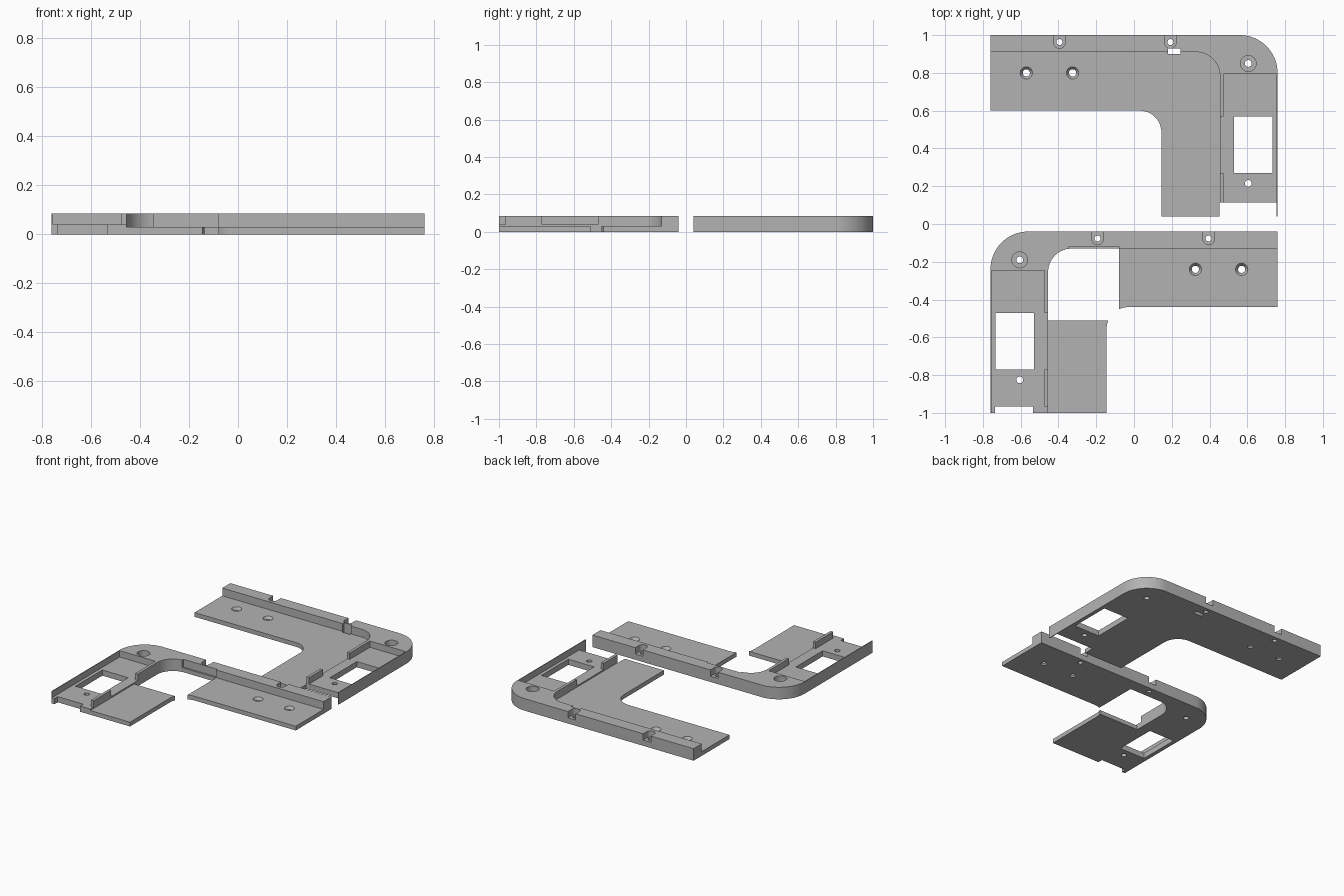
import bpy, bmesh, math
from mathutils import Matrix

if "Cube" in bpy.data.objects:
    bpy.data.objects.remove(bpy.data.objects["Cube"])

TOP, PLATE, FLOOR = 0.085, 0.03, 0.04
grey = bpy.data.materials.new("plain grey")
grey.diffuse_color = (0.45, 0.45, 0.45, 1)
grey.use_nodes = True
grey.node_tree.nodes["Principled BSDF"].inputs["Base Color"].default_value = grey.diffuse_color


def arc(cx, cy, r, a0, a1, n=16):
    return [(cx + r * math.cos(math.radians(a0 + (a1 - a0) * i / n)),
             cy + r * math.sin(math.radians(a0 + (a1 - a0) * i / n))) for i in range(n + 1)]


def finish(name, bm):
    bmesh.ops.recalc_face_normals(bm, faces=bm.faces)
    me = bpy.data.meshes.new(name)
    bm.to_mesh(me)
    bm.free()
    me.materials.append(grey)
    ob = bpy.data.objects.new(name, me)
    bpy.context.collection.objects.link(ob)
    return ob


def prism(name, pts, z0=-0.1, z1=0.2):
    bm = bmesh.new()
    f = bm.faces.new([bm.verts.new((x, y, z0)) for x, y in pts])
    ext = bmesh.ops.extrude_face_region(bm, geom=[f])
    bmesh.ops.translate(bm, vec=(0, 0, z1 - z0),
                        verts=[v for v in ext["geom"] if isinstance(v, bmesh.types.BMVert)])
    return finish(name, bm)


def box(x0, x1, y0, y1, z0=-0.1, z1=0.2):
    return prism("cutter", [(x0, y0), (x1, y0), (x1, y1), (x0, y1)], z0, z1)


def drill(x, y, r, z0=-0.1, z1=0.2, r2=None):
    bm = bmesh.new()
    bmesh.ops.create_cone(bm, cap_ends=True, segments=32, radius1=r, radius2=r2 or r, depth=z1 - z0,
                          matrix=Matrix.Translation((x, y, (z0 + z1) / 2)))
    return finish("cutter", bm)


def carve(ob, cutters):
    bpy.context.view_layer.objects.active = ob
    for c in cutters:
        m = ob.modifiers.new("cut", 'BOOLEAN')
        m.operation, m.solver, m.object = 'DIFFERENCE', 'EXACT', c
        bpy.ops.object.modifier_apply(modifier=m.name)
        bpy.data.objects.remove(c)


def bracket(name, extra):
    # L-shaped block with rounded outer corner and filleted inner corner
    outline = ([(-0.76, 0.6), (-0.76, 1.0)] + arc(0.56, 0.8, 0.2, 90, 0)
               + [(0.76, 0.04), (0.145, 0.04)] + arc(0.03, 0.485, 0.115, 0, 90))
    ob = prism(name, outline, 0, TOP)
    inner = arc(0.33, 0.785, 0.125, 90, 0)
    cuts = [
        # thin plate inside the rim
        prism("cutter", [(-0.9, 0.91)] + inner + [(0.455, -0.1), (-0.9, -0.1)], PLATE),
        # recessed tray on the leg, with the gap in its inner wall
        box(0.475, 0.755, -0.1, 0.795, FLOOR),
        box(0.44, 0.5, 0.27, 0.57, FLOOR),
        # window and pin hole in the tray
        box(0.53, 0.732, 0.27, 0.57),
        drill(0.605, 0.215, 0.018),
        # corner counterbore
        drill(0.605, 0.85, 0.042, FLOOR),
        drill(0.605, 0.85, 0.018),
    ]
    # countersunk screw holes in the plate
    for x in (-0.57, -0.325):
        cuts += [drill(x, 0.8, 0.019), drill(x, 0.8, 0.019, 0.012, 0.032, 0.034)]
    # U-shaped notches in the outer rim
    for x in (-0.395, 0.193):
        u = arc(x, 0.96, 0.03, 180, 360) + [(x + 0.03, 1.1), (x - 0.03, 1.1)]
        cuts += [prism("cutter", u, FLOOR), drill(x, 0.963, 0.016)]
    carve(ob, cuts + extra(inner))
    return ob


def back_details(inner):
    # open leg end and slot through the rim
    return [box(0.452, 0.755, -0.1, 0.115), box(0.18, 0.246, 0.9, 0.928)]


def front_details(inner):
    # notched leg end, large opening in the plate, shallow relief in the rim
    return [box(0.535, 0.735, -0.1, 0.075),
            box(0.44, 0.5, -0.1, 0.075, FLOOR),
            prism("cutter", [(0.08, 0.91)] + inner + [(0.455, 0.53), (0.08, 0.53)]),
            box(0.08, 0.345, 0.88, 0.922, PLATE)]


back = bracket("back_bracket", back_details)
front = bracket("front_bracket", front_details)
# mirror the front bracket and slide it forward
front.data.transform(Matrix.Translation((0, -1.04, 0)) @ Matrix.Diagonal((-1, 1, 1, 1)))
front.data.flip_normals()

for ob in (back, front):
    bpy.ops.object.select_all(action='DESELECT')
    ob.select_set(True)
    bpy.context.view_layer.objects.active = ob
    bpy.ops.object.shade_smooth_by_angle(angle=math.radians(30))
